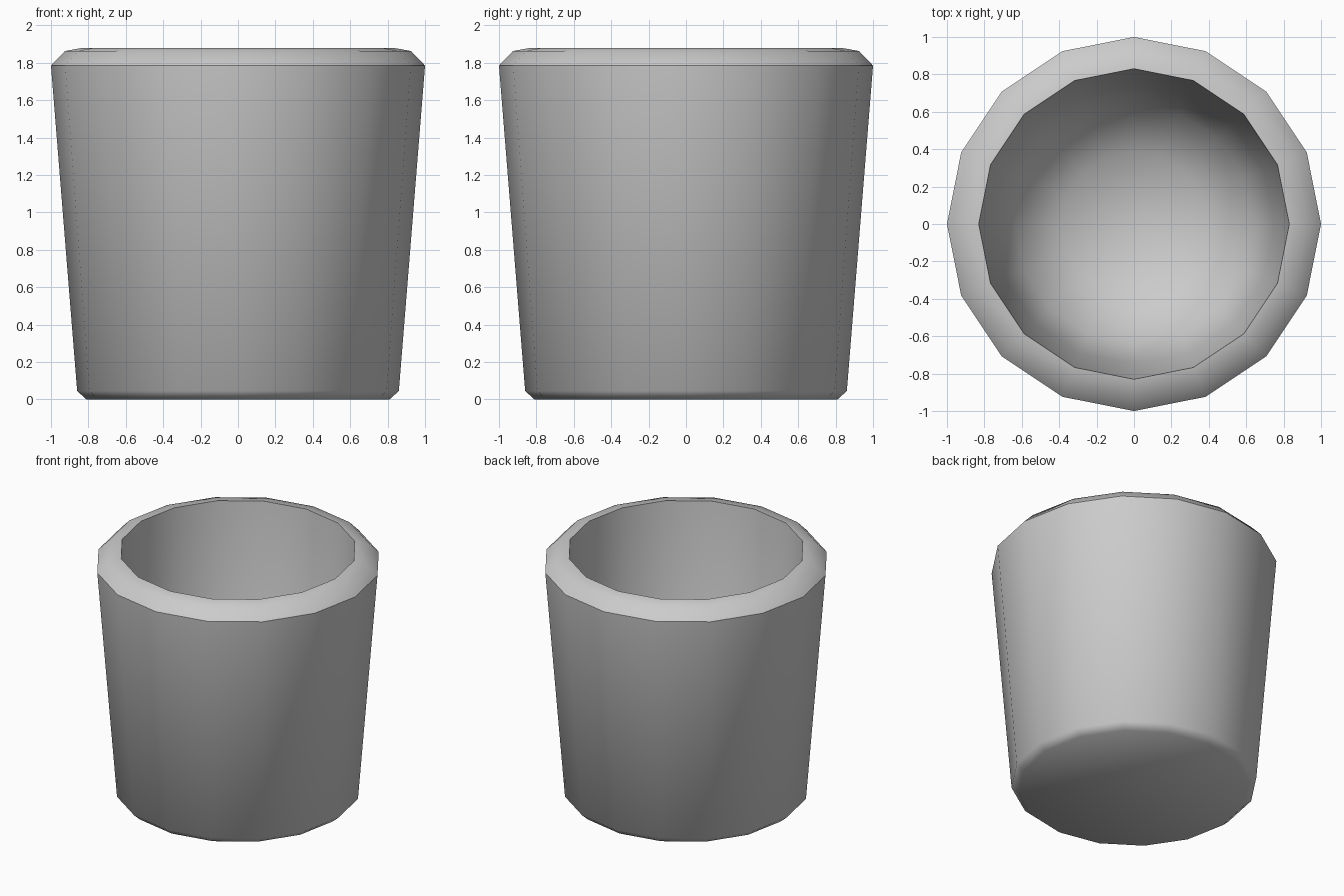
import bpy, bmesh, math

if "Cube" in bpy.data.objects:
    bpy.data.objects.remove(bpy.data.objects["Cube"])

SIDES = 16

# Profile (radius, height): outer wall upward, over the rim, down into the rounded inside
profile = [
    (0.81, 0.0), (0.86, 0.045), (1.0, 1.785), (0.925, 1.863), (0.83, 1.88),
    (0.75, 0.70), (0.64, 0.38), (0.39, 0.18),
]

bm = bmesh.new()
rings = []
for r, z in profile:
    rings.append([bm.verts.new((r * math.cos(2 * math.pi * i / SIDES),
                                r * math.sin(2 * math.pi * i / SIDES), z))
                  for i in range(SIDES)])

# Walls between neighbouring rings
for low, high in zip(rings, rings[1:]):
    for i in range(SIDES):
        j = (i + 1) % SIDES
        bm.faces.new((low[i], low[j], high[j], high[i]))

# Flat underside and inner floor fan
bm.faces.new(rings[0][::-1])
centre = bm.verts.new((0, 0, 0.12))
for i in range(SIDES):
    bm.faces.new((rings[-1][i], rings[-1][(i + 1) % SIDES], centre))

bmesh.ops.recalc_face_normals(bm, faces=bm.faces)
mesh = bpy.data.meshes.new("cup")
bm.to_mesh(mesh)
bm.free()
cup = bpy.data.objects.new("cup", mesh)
bpy.context.collection.objects.link(cup)

# Smooth shading with sharp rim and base edges
bpy.context.view_layer.objects.active = cup
cup.select_set(True)
bpy.ops.object.shade_smooth_by_angle(angle=math.radians(45))
